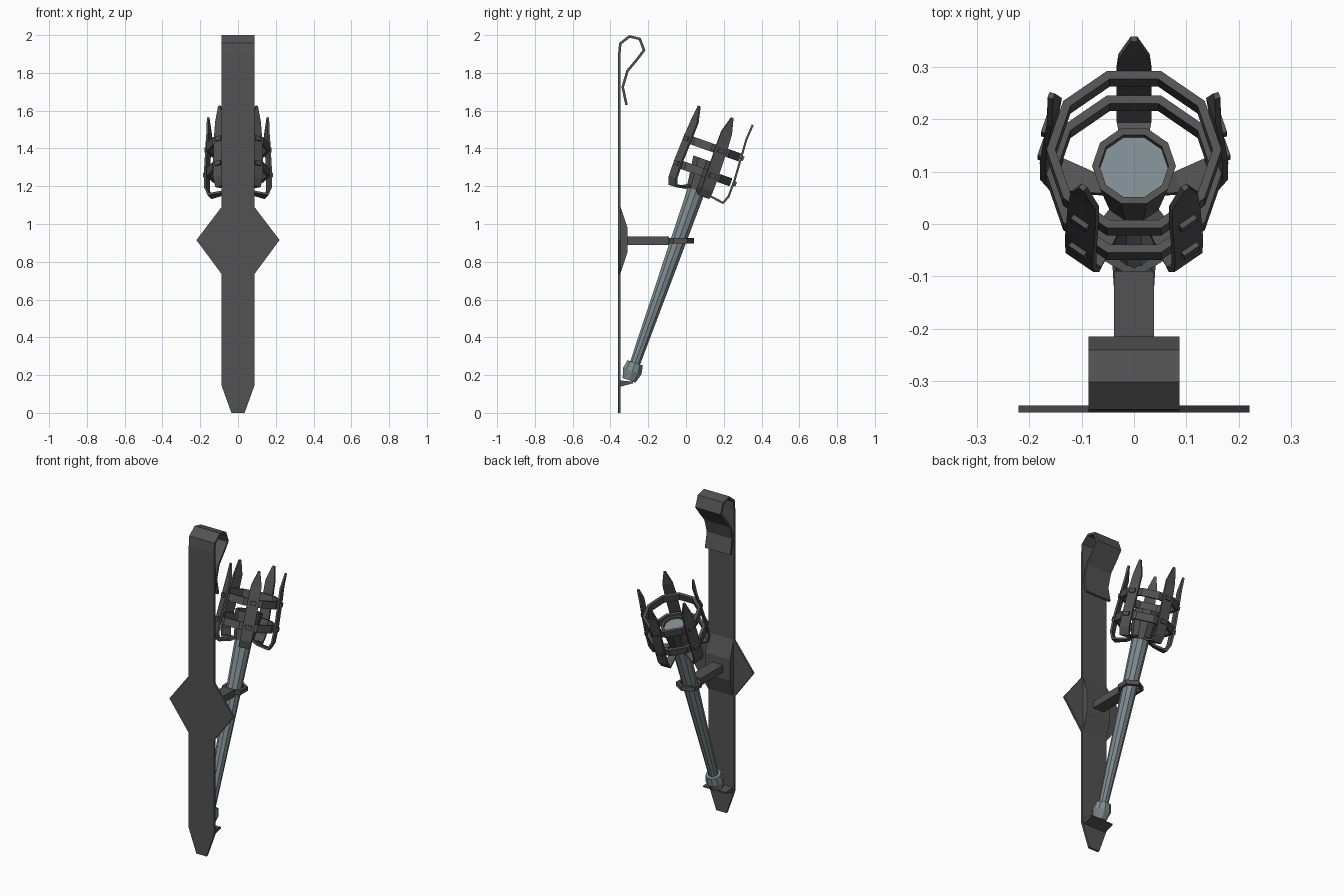
import bpy, math
from mathutils import Matrix, Vector

if "Cube" in bpy.data.objects:
    bpy.data.objects.remove(bpy.data.objects["Cube"])

TILT = math.radians(19.5)
# torch frame: local z runs along the tilted handle
TORCH = Matrix.Translation((0, -0.299, 0.18)) @ Matrix.Rotation(-TILT, 4, 'X')


def material(name, col):
    m = bpy.data.materials.new(name)
    m.diffuse_color = (*col, 1)
    m.use_nodes = True
    m.node_tree.nodes["Principled BSDF"].inputs["Base Color"].default_value = m.diffuse_color
    return m


IRON = material("dark_iron", (0.085, 0.085, 0.085))
STEEL = material("grey_steel", (0.21, 0.26, 0.28))


def make(name, verts, faces, mat=IRON, matrix=None, thick=0, offset=0):
    me = bpy.data.meshes.new(name)
    me.from_pydata([tuple(v) for v in verts], [], faces)
    me.materials.append(mat)
    ob = bpy.data.objects.new(name, me)
    bpy.context.collection.objects.link(ob)
    import bmesh
    bm = bmesh.new()
    bm.from_mesh(me)
    bmesh.ops.recalc_face_normals(bm, faces=bm.faces)
    bm.to_mesh(me)
    bm.free()
    if matrix is not None:
        ob.matrix_world = matrix
    if thick:
        s = ob.modifiers.new("thickness", 'SOLIDIFY')
        s.thickness, s.offset, s.use_even_offset = thick, offset, True
    return ob


def ribbon(name, path, matrix=None, thick=0.013):
    """Strip across x; path holds (y, z, half width)."""
    verts = [(s * w, y, z) for y, z, w in path for s in (-1, 1)]
    faces = [(2*i, 2*i+1, 2*i+3, 2*i+2) for i in range(len(path) - 1)]
    return make(name, verts, faces, IRON, matrix, thick)


def prism(name, profile, w0, w1=None):
    """Side profile (y, z) extruded across x."""
    n = len(profile)
    verts = [(s * w0, y, z) for s in (-1, 1) for y, z in profile]
    faces = [tuple(range(n)), tuple(range(n, 2*n))]
    faces += [(i, (i+1) % n, n + (i+1) % n, n + i) for i in range(n)]
    return make(name, verts, faces)


def lathe(name, profile, sides, mat, matrix, closed=False, phase=0):
    """Revolve (r, z); capped at both ends, or closed into a ring."""
    verts, n = [], len(profile)
    for r, z in profile:
        for k in range(sides):
            a = phase + k * math.tau / sides
            verts.append((r * math.cos(a), r * math.sin(a), z))
    faces = []
    for i in range(n if closed else n - 1):
        j = (i + 1) % n
        for k in range(sides):
            l = (k + 1) % sides
            faces.append((i*sides + k, i*sides + l, j*sides + l, j*sides + k))
    if not closed:
        faces += [tuple(range(sides)), tuple(range((n-1)*sides, n*sides))]
    return make(name, verts, faces, mat, matrix)


def box(name, matrix, size):
    sx, sy, sz = (s / 2 for s in size)
    verts = [(x, y, z) for x in (-sx, sx) for y in (-sy, sy) for z in (-sz, sz)]
    faces = [(0, 1, 3, 2), (4, 5, 7, 6), (0, 1, 5, 4), (2, 3, 7, 6), (0, 2, 6, 4), (1, 3, 7, 5)]
    return make(name, verts, faces, IRON, matrix)


# wall strap: pointed foot, diamond middle, curled top
Y = -0.353
strap = [(Y, 0, 0.035), (Y, 0.145, 0.087), (Y, 0.735, 0.087), (Y, 0.915, 0.22),
         (Y, 1.09, 0.087)]
curl = [(Y, 1.90), (-0.348, 1.955), (-0.30, 1.993), (-0.245, 1.98), (-0.222, 1.92),
        (-0.26, 1.87), (-0.31, 1.81), (-0.335, 1.725), (-0.315, 1.63)]
ribbon("wall_strap", strap + [(y, z, 0.087) for y, z in curl])

# raised boss, arm and foot ledge
prism("boss", [(-0.35, 0.73), (-0.31, 0.85), (-0.31, 0.98), (-0.35, 1.10)], 0.085)
prism("arm", [(-0.32, 0.89), (-0.09, 0.89), (-0.09, 0.935), (-0.32, 0.935)], 0.038)
prism("foot_ledge", [(-0.35, 0.138), (-0.28, 0.157), (-0.28, 0.165), (-0.35, 0.172)], 0.078)

# holding collar
lathe("collar", [(0.054, 0.898), (0.073, 0.898), (0.073, 0.925), (0.054, 0.925)], 6, IRON,
      Matrix.Translation((0, -0.03, 0)), closed=True, phase=math.pi / 2)

# torch handle, pommel and cup
lathe("handle", [(0.028, 0.05), (0.05, 1.07), (0.067, 1.216)], 10, STEEL, TORCH)
lathe("pommel", [(0.038, -0.008), (0.054, 0.045), (0.045, 0.09), (0.026, 0.09)], 10, STEEL, TORCH)
lathe("cup", [(0.048, 1.06), (0.056, 1.06), (0.080, 1.228), (0.066, 1.228)], 10, IRON, TORCH,
      closed=True)

# basket hoops
for i, t in enumerate((1.16, 1.30)):
    lathe(f"hoop_{i+1}", [(0.150, t - 0.022), (0.167, t - 0.022), (0.167, t + 0.022),
                          (0.150, t + 0.022)], 10, IRON, TORCH, closed=True)

# five prongs with rivets, each on a flat of the ten-sided hoops
prong = [(0.045, 1.073, 0.018), (0.087, 1.053, 0.022), (0.155, 1.044, 0.033),
         (0.172, 1.083, 0.033), (0.173, 1.18, 0.033), (0.165, 1.32, 0.033),
         (0.160, 1.40, 0.030), (0.166, 1.485, 0.006)]
for k in range(5):
    M = TORCH @ Matrix.Rotation(k * math.tau / 5, 4, 'Z')
    ribbon(f"prong_{k+1}", prong, M, 0.011)
    for j, (t, r) in enumerate(((1.16, 0.178), (1.30, 0.171))):
        box(f"rivet_{k+1}_{j+1}", M @ Matrix.Translation((0, r, t)), (0.036, 0.02, 0.024))
